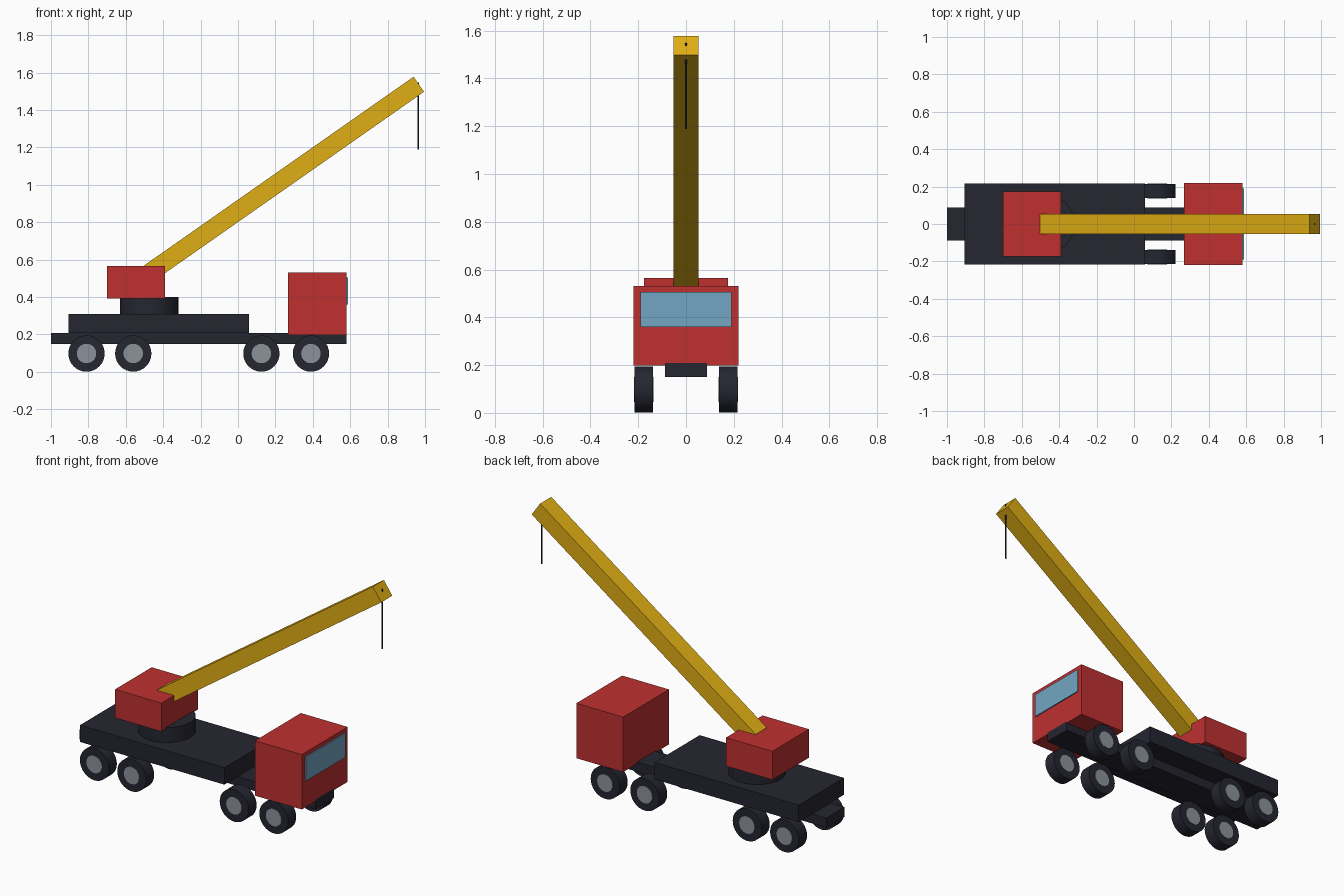
import bpy, math

if "Cube" in bpy.data.objects:
    bpy.data.objects.remove(bpy.data.objects["Cube"])


def material(name, r, g, b):
    m = bpy.data.materials.new(name)
    m.diffuse_color = (r, g, b, 1)
    m.use_nodes = True
    m.node_tree.nodes["Principled BSDF"].inputs["Base Color"].default_value = m.diffuse_color
    return m


RED = material("red paint", 0.52, 0.03, 0.03)
YELLOW = material("boom yellow", 0.74, 0.42, 0.007)
DARK = material("dark frame", 0.018, 0.019, 0.03)
GREY = material("hub grey", 0.26, 0.29, 0.32)
GLASS = material("window blue", 0.17, 0.38, 0.54)


def box(name, x, y, z, mat):
    """Box from (low, high) ranges on each axis."""
    centre = [(a + b) / 2 for a, b in (x, y, z)]
    bpy.ops.mesh.primitive_cube_add(size=1, location=centre)
    ob = bpy.context.object
    ob.name = name
    ob.scale = [b - a for a, b in (x, y, z)]
    bpy.ops.object.transform_apply(location=False, rotation=False, scale=True)
    ob.data.materials.append(mat)
    return ob


def cylinder(name, centre, radius, depth, mat, along_y=False, sides=32):
    bpy.ops.mesh.primitive_cylinder_add(
        vertices=sides, radius=radius, depth=depth, location=centre,
        rotation=(math.pi / 2 if along_y else 0, 0, 0))
    ob = bpy.context.object
    ob.name = name
    ob.data.materials.append(mat)
    bpy.ops.object.shade_smooth_by_angle(angle=math.radians(35))
    return ob


# Carrier: frame rail, deck and driver cab
box("chassis", (-1.0, 0.58), (-0.087, 0.087), (0.15, 0.208), DARK)
box("deck", (-0.905, 0.06), (-0.216, 0.216), (0.208, 0.31), DARK)
box("driver_cab", (0.267, 0.58), (-0.219, 0.219), (0.198, 0.53), RED)
box("windscreen", (0.579, 0.587), (-0.19, 0.19), (0.36, 0.505), GLASS)

# Slewing ring and upper housing
cylinder("turntable", (-0.475, 0, 0.355), 0.157, 0.092, DARK)
box("crane_housing", (-0.70, -0.39), (-0.175, 0.175), (0.393, 0.565), RED)

# Boom, raised 35 degrees, with the hoist cable hanging at its tip
boom = box("boom", (-0.88, 0.88), (-0.053, 0.053), (-0.049, 0.049), YELLOW)
boom.rotation_euler = (0, -math.radians(35), 0)
boom.location = (0.246, 0, 1.033)
cylinder("hoist_cable", (0.965, 0, 1.368), 0.004, 0.36, DARK, sides=12)

# Four axles of tyres with hubs showing on both faces
for i, x in enumerate((-0.81, -0.56, 0.125, 0.39), 1):
    for side, s in (("right", -1), ("left", 1)):
        centre = (x, s * 0.177, 0.098)
        cylinder(f"tyre_{side}_{i}", centre, 0.097, 0.076, DARK, True)
        cylinder(f"hub_{side}_{i}", centre, 0.052, 0.081, GREY, True)
